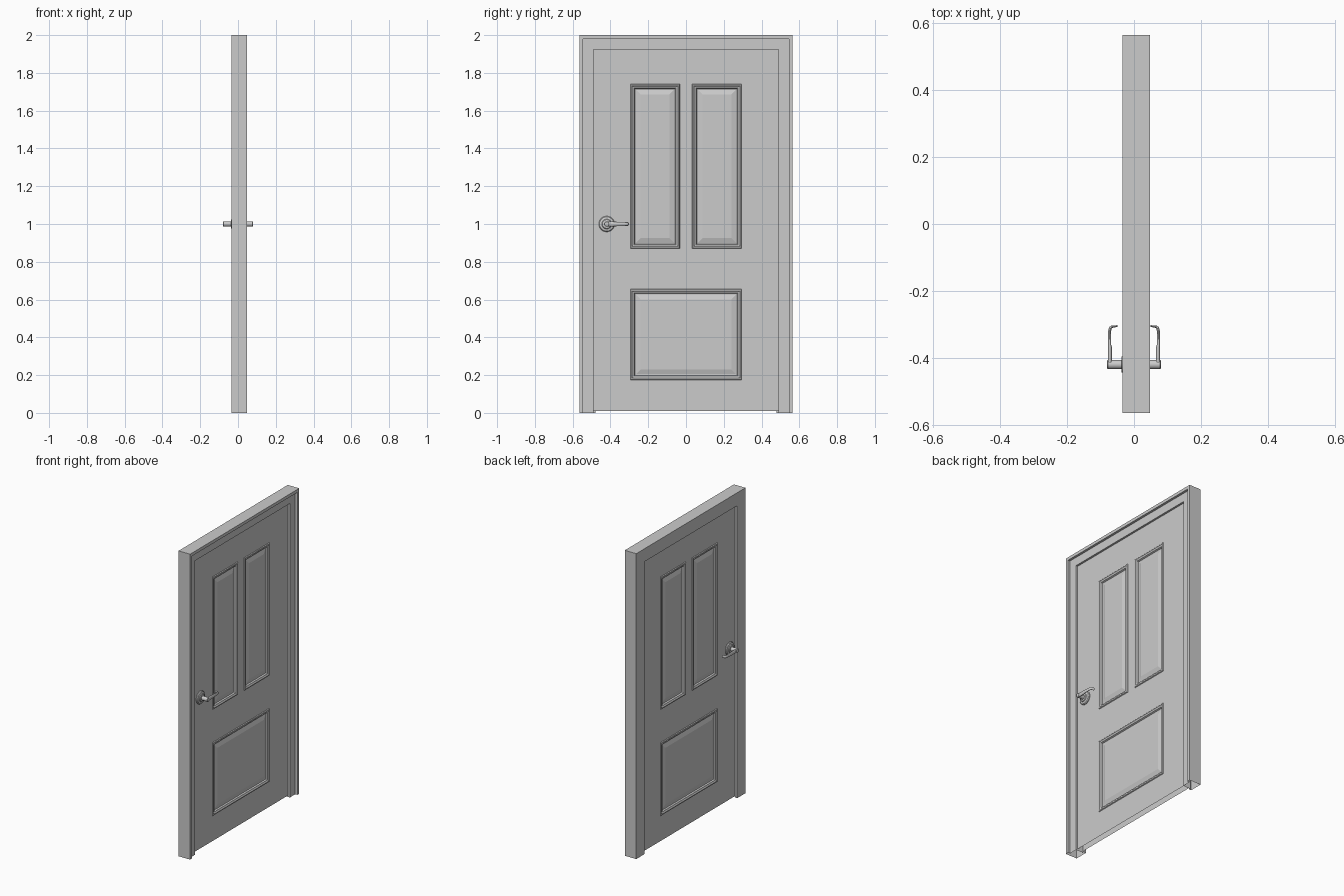
import bpy, bmesh
from math import cos, sin, pi, radians
from mathutils import Vector

if "Cube" in bpy.data.objects:
    bpy.data.objects.remove(bpy.data.objects["Cube"])


def finish(name, bm, smooth=None, recalc=True):
    bmesh.ops.remove_doubles(bm, verts=bm.verts, dist=1e-5)
    if recalc:
        bmesh.ops.recalc_face_normals(bm, faces=bm.faces)
    me = bpy.data.meshes.new(name)
    bm.to_mesh(me)
    bm.free()
    ob = bpy.data.objects.new(name, me)
    bpy.context.collection.objects.link(ob)
    if smooth:
        bpy.ops.object.select_all(action='DESELECT')
        ob.select_set(True)
        bpy.context.view_layer.objects.active = ob
        bpy.ops.object.shade_smooth_by_angle(angle=radians(smooth))
    return ob


def bridge(bm, a, b, closed=True):
    n = len(a)
    for i in range(n if closed else n - 1):
        j = (i + 1) % n
        bm.faces.new((a[i], a[j], b[j], b[i]))


# Door frame: rebated jamb profile (depth x, half width w) swept up, over and down
profile = [(-.035, .565), (.048, .565), (.048, .545), (.033, .545),
           (.033, .49), (-.02, .49), (-.02, .48), (-.035, .48)]
bm = bmesh.new()
rings = []
for side, at_top in ((-1, False), (-1, True), (1, True), (1, False)):
    rings.append([bm.verts.new((x, side * w, 1.435 + w if at_top else 0))
                  for x, w in profile])
for a, b in zip(rings, rings[1:]):
    bridge(bm, a, b)
finish("door_frame", bm)

# Door leaf: flat grid around three moulded panels, on both faces
T = .02
Y = [-.49, -.295, -.033, .033, .295, .49]
Z = [.01, .175, .655, .87, 1.74, 1.925]
panels = [(-.295, -.033, .87, 1.74), (.033, .295, .87, 1.74), (-.295, .295, .175, .655)]
# moulding steps: (inset from panel edge, height above the door face)
moulding = [(0, 0), (.003, .005), (.010, .006), (.014, .003), (.020, .001),
            (.024, -.008), (.030, -.008), (.055, -.001)]
bm = bmesh.new()


def rect(y0, y1, z0, z1, x, s):
    pts = [(y0, z0), (y1, z0), (y1, z1), (y0, z1)]
    return [bm.verts.new((s * x, y, z)) for y, z in pts[::s]]


for s in (1, -1):
    for i in range(5):
        for k in range(5):
            yc, zc = (Y[i] + Y[i + 1]) / 2, (Z[k] + Z[k + 1]) / 2
            if not any(a < yc < b and c < zc < d for a, b, c, d in panels):
                bm.faces.new(rect(Y[i], Y[i + 1], Z[k], Z[k + 1], T, s))
    for a, b, c, d in panels:
        loops = [rect(a + o, b - o, c + o, d - o, T + h, s) for o, h in moulding]
        for l0, l1 in zip(loops, loops[1:]):
            bridge(bm, l0, l1)
        bm.faces.new(loops[-1])
# door edges
bridge(bm, rect(Y[0], Y[-1], Z[0], Z[-1], -T, -1)[::-1],
       rect(Y[0], Y[-1], Z[0], Z[-1], T, 1)[::1])
bmesh.ops.remove_doubles(bm, verts=bm.verts, dist=1e-5)
bmesh.ops.dissolve_limit(bm, angle_limit=.01, verts=bm.verts, edges=bm.edges)
finish("door_leaf", bm)

# Handles: turned rose with neck, and a lofted lever with a returned tip
HY, HZ, N = -.42, 1.0, 24
turned = [(.042, .02), (.042, .025), (.038, .030), (.026, .033), (.023, .037),
          (.0135, .038), (.0135, .078), (.0115, .080)]
# lever sections: x, y, heading in degrees (0 = along +y, 90 = toward door), half thickness, half height
lever = [(.072, -.420, 0, .0065, .013), (.072, -.368, 0, .0060, .012),
         (.073, -.362, 0, .0050, .011), (.0725, -.318, 0, .0045, .0095),
         (.071, -.311, 35, .0042, .0095), (.067, -.307, 70, .0038, .0095),
         (.050, -.305, 90, .0025, .009)]


def loop_around(bm, centre, u, v):
    return [bm.verts.new(centre + u * cos(2 * pi * i / N) + v * sin(2 * pi * i / N))
            for i in range(N)]


def loft(bm, loops):
    for a, b in zip(loops, loops[1:]):
        bridge(bm, a, b)
    bm.faces.new(loops[0])
    bm.faces.new(loops[-1])


for s, label in ((1, "outer"), (-1, "inner")):
    bm = bmesh.new()
    loft(bm, [loop_around(bm, Vector((s * x, HY, HZ)), Vector((0, r, 0)), Vector((0, 0, r)))
              for r, x in turned])
    finish(label + "_handle_rose", bm, 35)
    bm = bmesh.new()
    loops = []
    for x, y, ang, t, h in lever:
        a = radians(ang)
        loops.append(loop_around(bm, Vector((s * x, y, HZ)),
                                 Vector((s * cos(a), sin(a), 0)) * t, Vector((0, 0, h))))
    loft(bm, loops)
    finish(label + "_handle_lever", bm, 40)
